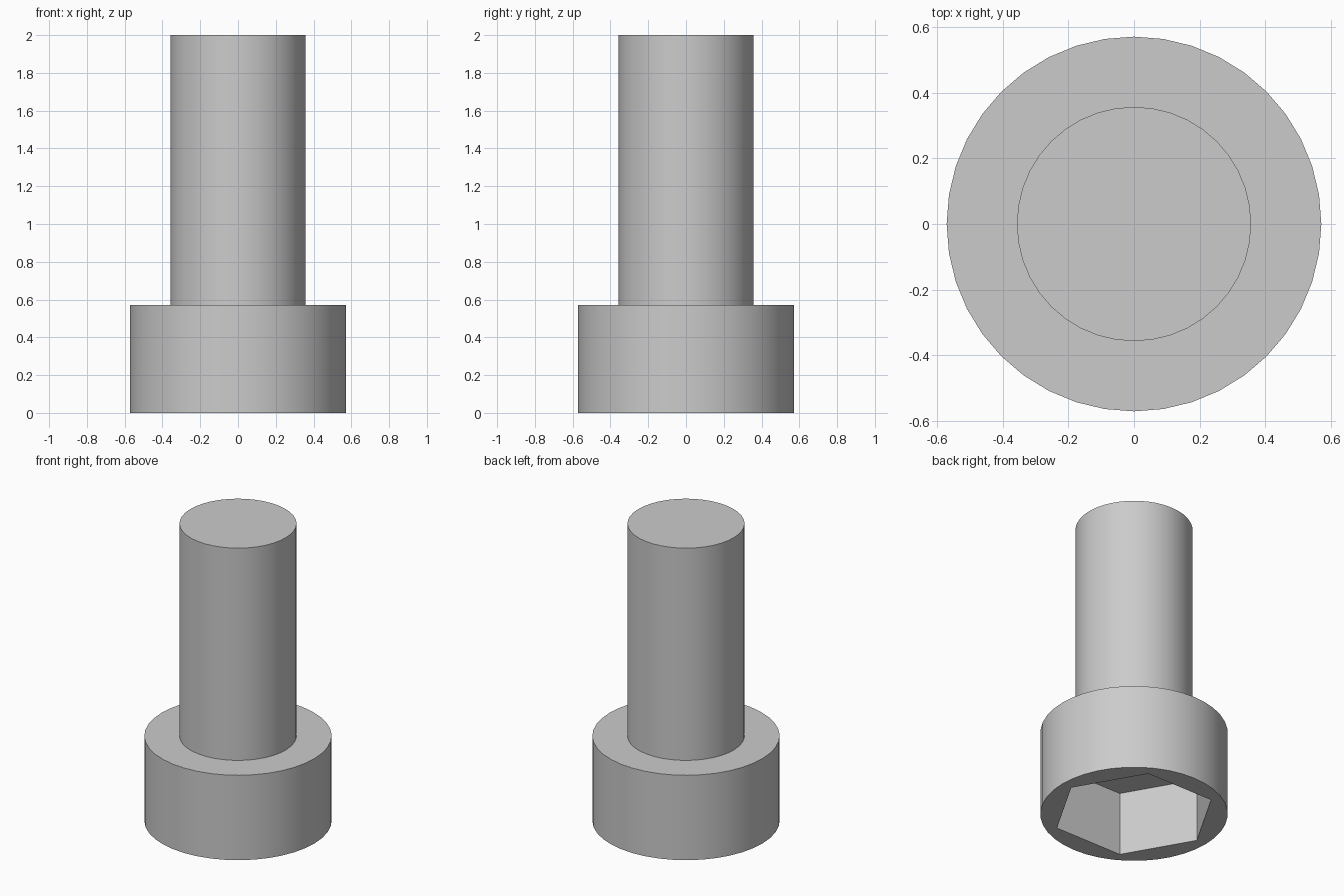
import bpy, bmesh, math
from mathutils import Matrix

if "Cube" in bpy.data.objects:
    bpy.data.objects.remove(bpy.data.objects["Cube"], do_unlink=True)

UNIT = 1 / 7            # the bolt is 14 units long
SIDES = 40
HEAD_R, HEAD_H = 4 * UNIT, 4 * UNIT
SHAFT_R, TOTAL_H = 2.5 * UNIT, 14 * UNIT
SOCKET_R, SOCKET_DEPTH = 3.5 * UNIT, 3 * UNIT

steel = bpy.data.materials.new("steel grey")
steel.use_nodes = True
grey = (0.6, 0.6, 0.6, 1)
steel.diffuse_color = grey
steel.node_tree.nodes["Principled BSDF"].inputs["Base Color"].default_value = grey


def add_object(name, bm):
    bmesh.ops.recalc_face_normals(bm, faces=bm.faces)
    mesh = bpy.data.meshes.new(name)
    bm.to_mesh(mesh)
    bm.free()
    mesh.materials.append(steel)
    obj = bpy.data.objects.new(name, mesh)
    bpy.context.collection.objects.link(obj)
    return obj


# Head and shaft: one stepped solid turned from a profile
bm = bmesh.new()
profile = [(0, 0), (HEAD_R, 0), (HEAD_R, HEAD_H),
           (SHAFT_R, HEAD_H), (SHAFT_R, TOTAL_H), (0, TOTAL_H)]
verts = [bm.verts.new((x, 0, z)) for x, z in profile]
edges = [bm.edges.new(pair) for pair in zip(verts, verts[1:])]
bmesh.ops.spin(bm, geom=verts + edges, cent=(0, 0, 0), axis=(0, 0, 1),
               angle=math.tau, steps=SIDES, use_merge=False)
bmesh.ops.remove_doubles(bm, verts=bm.verts, dist=1e-4)
bolt = add_object("bolt_body", bm)

# Hexagonal socket cut into the underside of the head
bm = bmesh.new()
ring = [bm.verts.new((SOCKET_R * math.cos(math.tau * i / 6),
                      SOCKET_R * math.sin(math.tau * i / 6), -0.1))
        for i in range(6)]
base = bm.faces.new(ring)
wall = bmesh.ops.extrude_face_region(bm, geom=[base])
top = [v for v in wall["geom"] if isinstance(v, bmesh.types.BMVert)]
bmesh.ops.transform(bm, verts=top,
                    matrix=Matrix.Translation((0, 0, SOCKET_DEPTH + 0.1)))
cutter = add_object("socket_cutter", bm)
cutter.hide_render = True

cut = bolt.modifiers.new("socket", "BOOLEAN")
cut.operation = "DIFFERENCE"
cut.solver = "EXACT"
cut.object = cutter

bpy.ops.object.select_all(action="DESELECT")
bolt.select_set(True)
bpy.context.view_layer.objects.active = bolt
bpy.ops.object.modifier_apply(modifier=cut.name)
bpy.data.objects.remove(cutter, do_unlink=True)

# Smooth round walls with crisp rims
bpy.ops.object.shade_smooth_by_angle(angle=math.radians(30))
